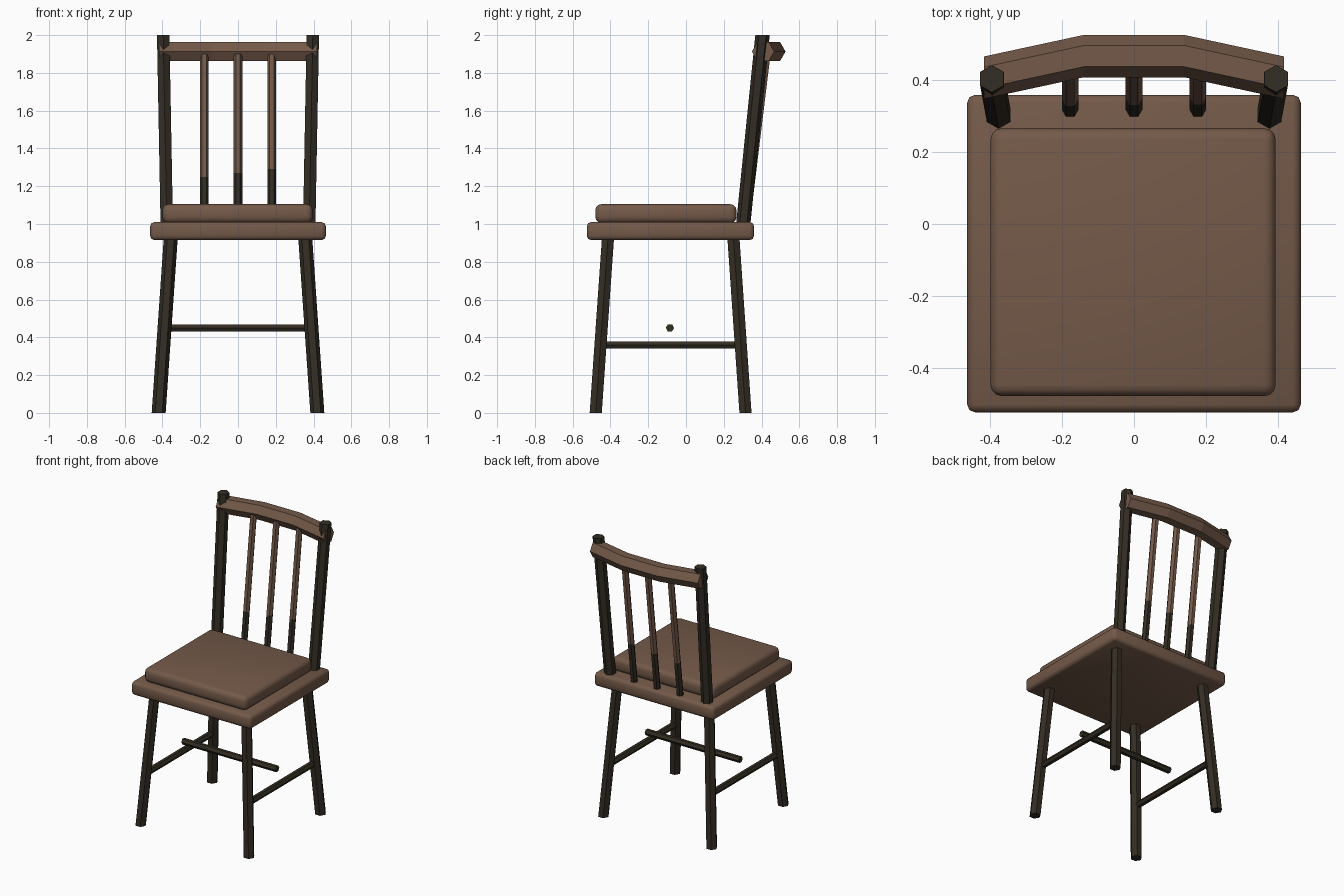
import bpy, bmesh
from math import sin, cos, pi, radians
from mathutils import Vector

cube = bpy.data.objects.get("Cube")
if cube:
    bpy.data.objects.remove(cube, do_unlink=True)


def material(name, rgb):
    m = bpy.data.materials.new(name)
    m.use_nodes = True
    m.diffuse_color = (*rgb, 1)
    m.node_tree.nodes["Principled BSDF"].inputs["Base Color"].default_value = (*rgb, 1)
    return m


brown = material("warm_brown_wood", (0.175, 0.102, 0.067))
dark = material("dark_brown_wood", (0.033, 0.026, 0.017))
X, Y, Z = Vector((1, 0, 0)), Vector((0, 1, 0)), Vector((0, 0, 1))


def add(name, bm, *mats):
    bmesh.ops.recalc_face_normals(bm, faces=bm.faces)
    mesh = bpy.data.meshes.new(name)
    bm.to_mesh(mesh)
    bm.free()
    for m in mats:
        mesh.materials.append(m)
    ob = bpy.data.objects.new(name, mesh)
    bpy.context.collection.objects.link(ob)
    return ob


def hex_rod(name, path, r, u, v, *mats):
    """Six-sided bar along a path; u points at a corner, last segment takes the last material."""
    bm = bmesh.new()
    rings = [[bm.verts.new(Vector(p) + r * (cos(k * pi / 3) * u + sin(k * pi / 3) * v))
              for k in range(6)] for p in path]
    for i, (a, b) in enumerate(zip(rings, rings[1:])):
        for k in range(6):
            n = (k + 1) % 6
            f = bm.faces.new((a[k], a[n], b[n], b[k]))
            f.material_index = min(i, len(mats) - 1)
    bm.faces.new(rings[0])
    bm.faces.new(rings[-1]).material_index = len(mats) - 1
    return add(name, bm, *mats)


def slab(name, lo, hi, bevel, segments, mat):
    """Box between two corners with rounded edges."""
    lo, hi = Vector(lo), Vector(hi)
    bm = bmesh.new()
    bmesh.ops.create_cube(bm, size=1)
    bmesh.ops.scale(bm, vec=hi - lo, verts=bm.verts)
    bmesh.ops.translate(bm, vec=(lo + hi) / 2, verts=bm.verts)
    bmesh.ops.bevel(bm, geom=bm.edges[:], offset=bevel, segments=segments,
                    profile=0.5, affect='EDGES')
    ob = add(name, bm, mat)
    bpy.ops.object.select_all(action='DESELECT')
    ob.select_set(True)
    bpy.context.view_layer.objects.active = ob
    bpy.ops.object.shade_smooth_by_angle(angle=radians(50))


# Seat and cushion
slab("seat", (-0.465, -0.525, 0.915), (0.465, 0.36, 1.01), 0.022, 2, brown)
slab("cushion", (-0.4, -0.48, 1.005), (0.395, 0.267, 1.105), 0.032, 3, brown)

# Legs, side stretchers and back posts
for side, s in (("left", 1), ("right", -1)):
    hex_rod("front_leg_" + side, [(s * 0.42, -0.478, 0), (s * 0.355, -0.412, 0.94)],
            0.037, X, Y, dark)
    hex_rod("back_leg_" + side, [(s * 0.42, 0.315, 0), (s * 0.355, 0.25, 0.94)],
            0.037, X, Y, dark)
    hex_rod("side_stretcher_" + side, [(s * 0.394, -0.43, 0.36), (s * 0.394, 0.28, 0.36)],
            0.022, X, Z, dark)
    hex_rod("back_post_" + side, [(s * 0.377, 0.302, 0.99), (s * 0.396, 0.405, 2)],
            0.038, Y, X, dark)

# Cross stretcher
hex_rod("cross_stretcher", [(-0.365, -0.085, 0.45), (0.365, -0.085, 0.45)], 0.022, Y, Z, dark)

# Two-tone back spindles
for label, x, split in (("right", -0.178, 1.25), ("middle", 0, 1.27), ("left", 0.178, 1.29)):
    path = [(x, 0.318 + 0.122 * (z - 1), z) for z in (1, split, 1.9)]
    hex_rod("spindle_" + label, path, 0.023, X, Y, dark, brown)

# Curved top rail
hex_rod("top_rail", [(x, y, 1.913) for x, y in
                     ((-0.418, 0.408), (-0.14, 0.468), (0.14, 0.468), (0.418, 0.408))],
        0.059, Y, Z, brown)
